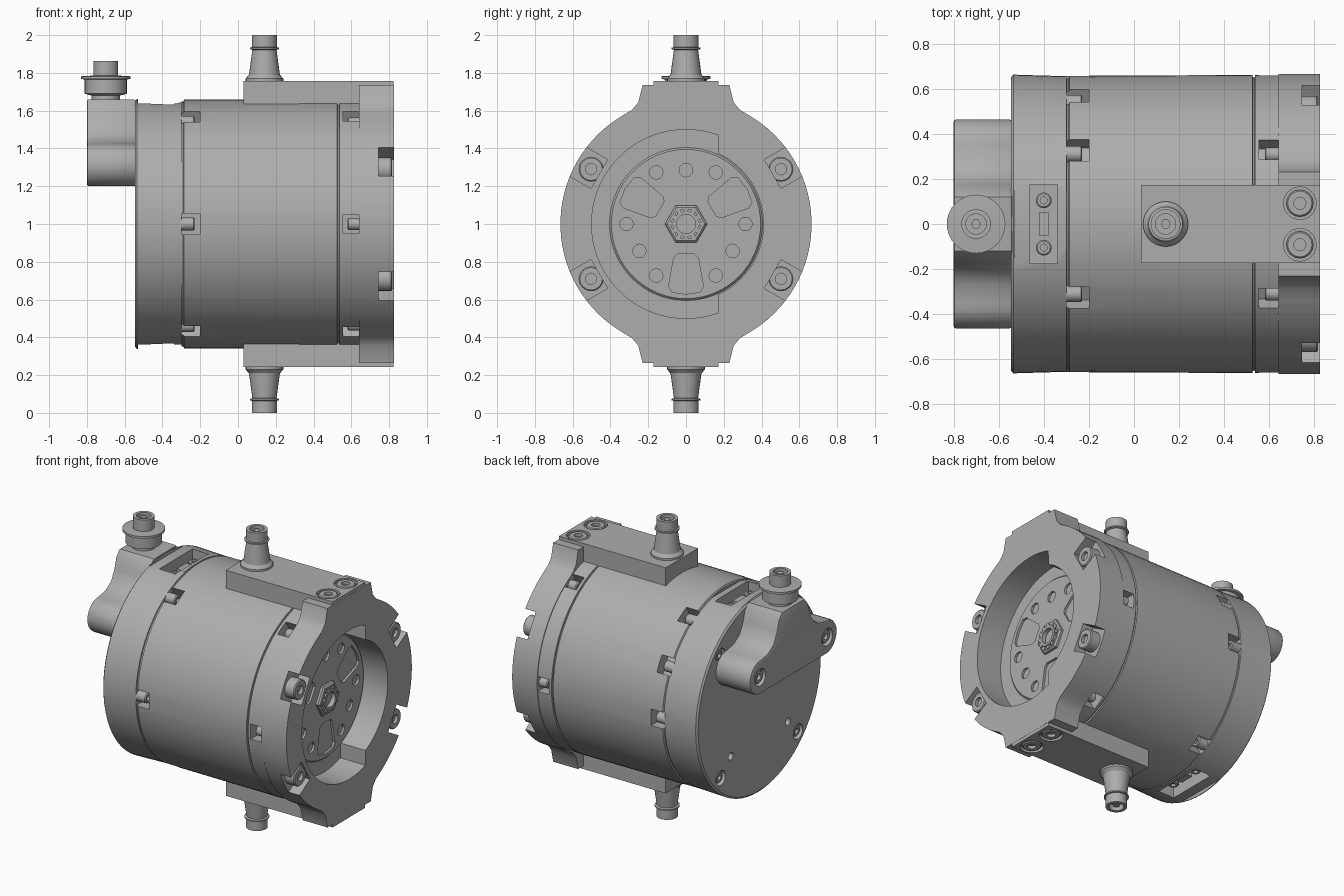
import bpy, bmesh
from math import sin, cos, radians
from mathutils import Vector, Matrix

if "Cube" in bpy.data.objects:
    bpy.data.objects.remove(bpy.data.objects["Cube"], do_unlink=True)

grey = bpy.data.materials.new("cast_grey")
grey.use_nodes = True
GREY = (0.42, 0.42, 0.42, 1)
grey.diffuse_color = GREY
grey.node_tree.nodes["Principled BSDF"].inputs["Base Color"].default_value = GREY

MID = Vector((0, 0, 1))          # motor axis runs along x through this point
X, BACK, UP = (1, 0, 0), (-1, 0, 0), (0, 0, 1)
parts = []


def finish(name, bm, matrix):
    bmesh.ops.recalc_face_normals(bm, faces=bm.faces)
    bm.transform(Matrix.Translation(MID) @ matrix)
    if matrix.determinant() < 0:
        bmesh.ops.reverse_faces(bm, faces=bm.faces)
    mesh = bpy.data.meshes.new(name)
    bm.to_mesh(mesh)
    bm.free()
    mesh.materials.append(grey)
    ob = bpy.data.objects.new(name, mesh)
    bpy.context.collection.objects.link(ob)
    parts.append(ob)
    return ob


def lathe(name, profile, at=(0, 0, 0), axis=X, n=32):
    """Spin (radius, height) pairs around an axis; ends are capped."""
    bm = bmesh.new()
    rings = [[bm.verts.new((r * cos(radians(360 * i / n)), r * sin(radians(360 * i / n)), h))
              for i in range(n)] for r, h in profile]
    for a, b in zip(rings, rings[1:]):
        for i in range(n):
            j = (i + 1) % n
            bm.faces.new((a[i], a[j], b[j], b[i]))
    bm.faces.new(rings[0])
    bm.faces.new(rings[-1])
    turn = Vector(axis).to_track_quat('Z', 'Y').to_matrix().to_4x4()
    return finish(name, bm, Matrix.Translation(at) @ turn)


def prism(name, outline, x0, x1):
    """Extrude a (y, z) outline along x."""
    bm = bmesh.new()
    face = bm.faces.new([bm.verts.new((x0, y, z)) for y, z in outline])
    out = bmesh.ops.extrude_face_region(bm, geom=[face])["geom"]
    bmesh.ops.translate(bm, vec=(x1 - x0, 0, 0), verts=[v for v in out if isinstance(v, bmesh.types.BMVert)])
    return finish(name, bm, Matrix())


def box(name, x, y, z, angle=0):
    """Box from ranges, turned by an angle about the motor axis."""
    bm = bmesh.new()
    bmesh.ops.create_cube(bm, size=1)
    for v in bm.verts:
        v.co = [lo + (hi - lo) * (c + 0.5) for c, (lo, hi) in zip(v.co, (x, y, z))]
    return finish(name, bm, Matrix.Rotation(radians(angle), 4, 'X'))


def polar(x, r, a):
    return (x, r * cos(radians(a)), r * sin(radians(a)))


def bake(ob):
    deps = bpy.context.evaluated_depsgraph_get()
    mesh = bpy.data.meshes.new_from_object(ob.evaluated_get(deps))
    ob.modifiers.clear()
    ob.data = mesh


def cut(ob, cutters):
    for c in cutters:
        m = ob.modifiers.new("cut", 'BOOLEAN')
        m.operation, m.solver, m.object = 'DIFFERENCE', 'EXACT', c
    bake(ob)
    for c in cutters:
        parts.remove(c)
        bpy.data.objects.remove(c, do_unlink=True)


def bolt(name, at, axis, r=0.035, h=0.05):
    s = r * 0.45
    lathe(name, [(r, 0), (r, h - 0.006), (r - 0.006, h), (s, h), (s, h - 0.02)], at, axis, 16)


# Housing: rear shell, barrel and front ring
housing = lathe("housing", [(0.65, -0.545), (0.662, -0.535), (0.655, -0.3), (0.648, -0.298), (0.648, -0.29),
                            (0.658, -0.285), (0.66, 0.525), (0.65, 0.527), (0.65, 0.535), (0.66, 0.537),
                            (0.66, 0.64)], n=72)
REAR, FRONT, CORNERS = (0, 30, 60, 120, 180, 240, 300), range(0, 360, 60), (45, 135, 225, 315)
cutters = [box("c", (-0.3, -0.2), (0.58, 0.8), (-0.055, 0.055), a) for a in REAR]
cutters += [box("c", (0.555, 0.66), (0.58, 0.8), (-0.05, 0.05), a) for a in FRONT]
for a in CORNERS:
    cutters.append(lathe("c", [(0.05, -0.6), (0.05, -0.5)], polar(0, 0.58, a), n=16))
    if a > 180:
        cutters.append(lathe("c", [(0.025, -0.6), (0.025, -0.45)], polar(0, 0.43, a), n=12))
for a in (0, 180):
    cutters.append(box("c", (-0.53, -0.3), (-0.185, 0.185), (0.637, 0.8), a))
    cutters.append(box("c", (-0.46, -0.34), (-0.175, 0.175), (0.53, 0.75), a))
cut(housing, cutters)
for a in REAR:
    bolt("rear_clamp_bolt", polar(-0.305, 0.62, a), X, 0.035, 0.075)
for a in FRONT:
    bolt("front_clamp_bolt", polar(0.645, 0.615, a), BACK, 0.032, 0.065)
for a in CORNERS:
    bolt("rear_cover_bolt", polar(-0.49, 0.58, a), BACK, 0.036, 0.045)

# Connector inside the slots at top and bottom of the rear shell
for s in (1, -1):
    half = 0 if s > 0 else 180
    box("connector_bar", (-0.42, -0.38), (-0.05, 0.05), (0.52, 0.6), half)
    for y in (-0.105, 0.105):
        bolt("connector_screw", (-0.4, y, s * 0.52), (0, 0, s), 0.035, 0.08)

# Front flange with upper and lower tabs and bolt pockets
arc = [polar(0, 0.665, a)[1:] for a in range(-58, 59, 4)]
tab = [(0.34, 0.572), (0.285, 0.605), (0.252, 0.645), (0.23, 0.735)]
right = [(y, -z) for y, z in reversed(tab)] + arc + tab
flange = prism("front_flange", right + [(-y, z) for y, z in reversed(right)], 0.64, 0.825)
opening = [polar(0, 0.41 if a < 70 or a > 290 else 0.5, a)[1:] for a in range(0, 360, 5)]
cutters = [prism("c", opening, 0.6, 0.9)]
LUGS = (30, 150, 210, 330)
for a in LUGS:
    cutters.append(box("c", (0.745, 0.9), (0.53, 0.8), (-0.088, 0.088), a))
cut(flange, cutters)
for a in LUGS:
    bolt("flange_bolt", polar(0.70, 0.58, a), X, 0.066, 0.115)

# Rotor disc with windows, holes and centre bore
rotor = lathe("rotor_disc", [(0.4, 0.58), (0.405, 0.645), (0.395, 0.655)], n=64)
window = [(-0.045, -0.16), (0.045, -0.16), (0.065, -0.18), (0.092, -0.33), (0.075, -0.36),
          (0, -0.372), (-0.075, -0.36), (-0.092, -0.33), (-0.065, -0.18)]
cutters = [lathe("c", [(0.05, 0.6), (0.05, 0.7)], n=20)]
for k in range(3):
    t = radians(120 * k)
    cutters.append(prism("c", [(y * cos(t) - z * sin(t), y * sin(t) + z * cos(t)) for y, z in window], 0.595, 0.7))
    for a, r in ((0, 0.315), (60, 0.315), (90, 0.285)):
        cutters.append(lathe("c", [(0.036, 0.6), (0.036, 0.7)], polar(0, r, a + 120 * k), n=12))
cut(rotor, cutters)

# Hub nut with a ring of splines
lathe("hub_nut", [(0.112, 0.65), (0.112, 0.67), (0.1, 0.68), (0.085, 0.68), (0.085, 0.66)], n=6)
lathe("hub_collar", [(0.068, 0.65), (0.068, 0.69), (0.05, 0.69), (0.05, 0.62)], n=24)
for a in range(0, 360, 30):
    box("hub_spline", (0.65, 0.685), (0.06, 0.088), (-0.011, 0.011), a)

# Cooling plates with nozzles, above and below
for s, side in ((1, "upper"), (-1, "lower")):
    half = 0 if s > 0 else 180
    out = (0, 0, s)
    plate = box(side + "_plate", (0.03, 0.824), (-0.172, 0.172), (0.58, 0.757), half)
    cut(plate, [lathe("c", [(0.072, 0.735), (0.072, 0.8)], (0.735, y, 0), out) for y in (-0.092, 0.092)])
    for y in (-0.092, 0.092):
        bolt(side + "_plate_bolt", (0.735, y, s * 0.72), out, 0.06, 0.036)
    lathe(side + "_nozzle", [(0.1, 0.75), (0.1, 0.77), (0.082, 0.79), (0.064, 0.922), (0.076, 0.926),
                             (0.076, 0.934), (0.066, 0.936), (0.066, 1.0), (0.045, 1.0), (0.045, 0.96)],
          (0.14, 0, 0), out, 28)
    lathe(side + "_nozzle_core", [(0.022, 0.95), (0.022, 0.99)], (0.14, 0, 0), out, 6)

# Terminal box on the rear, with two ears and a central hump
ear = [(0.35 + 0.113 * cos(radians(a)), 0.313 + 0.113 * sin(radians(a))) for a in range(-90, 91, 15)]
hump = [(0.27, 0.44), (0.21, 0.48), (0.175, 0.55), (0.155, 0.62), (0.12, 0.66)]
right = ear + hump
terminal = prism("terminal_box", right + [(-y, z) for y, z in reversed(right)], -0.8, -0.54)
bevel = terminal.modifiers.new("soft_edge", 'BEVEL')
bevel.width, bevel.segments, bevel.angle_limit = 0.012, 2, radians(50)
bake(terminal)
EARS = (-0.355, 0.355)
cut(terminal, [lathe("c", [(0.058, -0.9), (0.058, -0.765)], (0, y, 0.313), n=20) for y in EARS])
for y in EARS:
    bolt("ear_bolt", (-0.75, y, 0.313), BACK, 0.045, 0.04)

# Terminal stud with its collar and washer
lathe("terminal_stud", [(0.075, 0.64), (0.075, 0.68), (0.112, 0.69), (0.112, 0.765), (0.13, 0.768),
                        (0.13, 0.782), (0.066, 0.786), (0.066, 0.863), (0.045, 0.863), (0.045, 0.83)],
      (-0.7, 0, 0), UP, 32)
lathe("terminal_stud_core", [(0.022, 0.82), (0.022, 0.855)], (-0.7, 0, 0), UP, 6)

# Smooth shading with sharp edges kept
bpy.ops.object.select_all(action='DESELECT')
for ob in parts:
    ob.select_set(True)
bpy.context.view_layer.objects.active = housing
bpy.ops.object.shade_smooth_by_angle(angle=radians(30))
